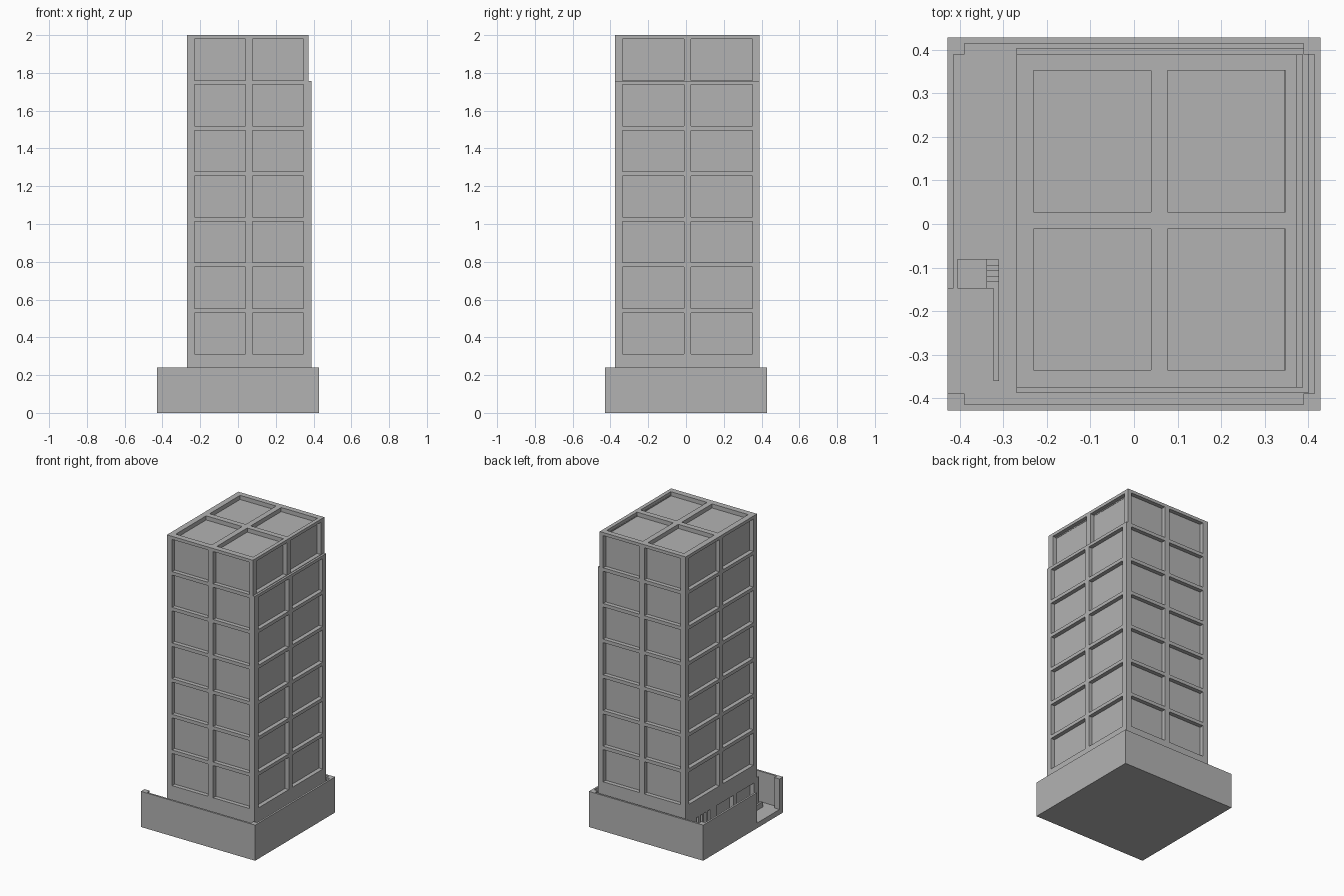
import bpy, bmesh
from mathutils import Vector

cube = bpy.data.objects.get("Cube")
if cube:
    bpy.data.objects.remove(cube, do_unlink=True)

grey = bpy.data.materials.new("concrete_grey")
grey.use_nodes = True
colour = (0.45, 0.45, 0.45, 1)
grey.diffuse_color = colour
grey.node_tree.nodes["Principled BSDF"].inputs["Base Color"].default_value = colour


def finish(name, bm):
    bmesh.ops.recalc_face_normals(bm, faces=bm.faces)
    mesh = bpy.data.meshes.new(name)
    bm.to_mesh(mesh)
    bm.free()
    mesh.materials.append(grey)
    obj = bpy.data.objects.new(name, mesh)
    bpy.context.collection.objects.link(obj)
    return obj


def boxes(name, *spans):
    """One object from boxes, each given as x, y and z ranges."""
    bm = bmesh.new()
    for span in spans:
        lo, hi = (Vector(p) for p in zip(*span))
        verts = bmesh.ops.create_cube(bm, size=1)["verts"]
        for v in verts:
            v.co = Vector(lo[i] if v.co[i] < 0 else hi[i] for i in range(3))
    return finish(name, bm)


def carve(obj, spans):
    """Cut box-shaped recesses out of an object."""
    cutter = boxes("recess_cutter", *spans)
    cutter.hide_render = True
    mod = obj.modifiers.new("recesses", "BOOLEAN")
    mod.operation, mod.solver, mod.object = "DIFFERENCE", "EXACT", cutter
    bpy.context.view_layer.objects.active = obj
    bpy.ops.object.modifier_apply(modifier=mod.name)
    bpy.data.objects.remove(cutter, do_unlink=True)


# Tower body: side profile with a small setback, extruded front to back
WEST, EAST, TOP_EAST = -0.27, 0.388, 0.374
FRONT, BACK, ROOF, STEP = -0.375, 0.389, 2.0, 1.758
profile = [(WEST, 0.21), (EAST, 0.21), (EAST, STEP),
           (TOP_EAST, STEP), (TOP_EAST, ROOF), (WEST, ROOF)]
bm = bmesh.new()
face = bm.faces.new([bm.verts.new((x, FRONT, z)) for x, z in profile])
extruded = bmesh.ops.extrude_face_region(bm, geom=[face])["geom"]
bmesh.ops.translate(bm, vec=(0, BACK - FRONT, 0),
                    verts=[v for v in extruded if isinstance(v, bmesh.types.BMVert)])
tower = finish("tower", bm)

# Recessed window panels on all four sides and the roof
X_BAYS = [(-0.231, 0.039), (0.077, 0.348)]
Y_BAYS = [(-0.335, -0.011), (0.027, 0.352)]
DEPTH = 0.028
OUT = 0.05
panels = []
for floor in range(7):
    z0 = 0.312 + 0.2415 * floor
    z = (z0, z0 + 0.218)
    east = TOP_EAST if floor == 6 else EAST
    for bay in X_BAYS:
        panels += [(bay, (FRONT - OUT, FRONT + DEPTH), z),
                   (bay, (BACK - DEPTH, BACK + OUT), z)]
    for bay in Y_BAYS:
        panels += [((WEST - OUT, WEST + DEPTH), bay, z),
                   ((east - DEPTH, east + OUT), bay, z)]
for xb in X_BAYS:
    for yb in Y_BAYS:
        panels.append((xb, yb, (ROOF - DEPTH, ROOF + OUT)))
carve(tower, panels)

# Ground storey with windows and a slatted vent facing the yard
FLOOR = 0.035
ground = boxes("ground_storey", ((WEST, 0.401), (-0.388, 0.404), (FLOOR - 0.01, 0.215)))
openings = [((WEST - OUT, WEST + DEPTH), (y, y + 0.18), (0.07, 0.19))
            for y in (-0.34, -0.12)]
openings += [((WEST - OUT, WEST + DEPTH), (y, y + 0.022), (0.05, 0.19))
             for y in (0.13, 0.17, 0.21, 0.25)]
carve(ground, openings)

# Base slab, perimeter walls and corner posts
H, TOP, T, P = 0.428, 0.241, 0.013, 0.039
boxes("base_slab", ((-H, H), (-H, H), (0, FLOOR)))
wall_z = (FLOOR, TOP)
inner = H - P
boxes("front_wall", ((-inner, inner), (-H, -H + T), wall_z))
boxes("back_wall", ((-inner, inner), (H - T, H), wall_z))
boxes("left_wall", ((H - T, H), (-inner, inner), wall_z))
boxes("right_wall", ((-H, -H + T), (-0.148, inner), wall_z))
for y, side in ((-1, "front"), (1, "back")):
    for x, hand in ((-1, "right"), (1, "left")):
        boxes(f"{side}_{hand}_post", (sorted((x * inner, x * H)),
                                      sorted((y * inner, y * H)), wall_z))

# Yard: platform, small steps and a low kerb wall
boxes("yard_platform", ((-0.405, -0.337), (-0.148, -0.08), (FLOOR, 0.085)))
for i in range(4):
    y0 = -0.133 + 0.013 * i
    boxes(f"yard_step_{i + 1}", ((-0.337, -0.31), (y0, y0 + 0.013),
                                 (FLOOR, 0.08 - 0.011 * i)))
boxes("yard_kerb", ((-0.323, -0.31), (-0.36, -0.148), (FLOOR, 0.07)),
      ((-0.337, -0.31), (-0.148, -0.133), (FLOOR, 0.07)))
